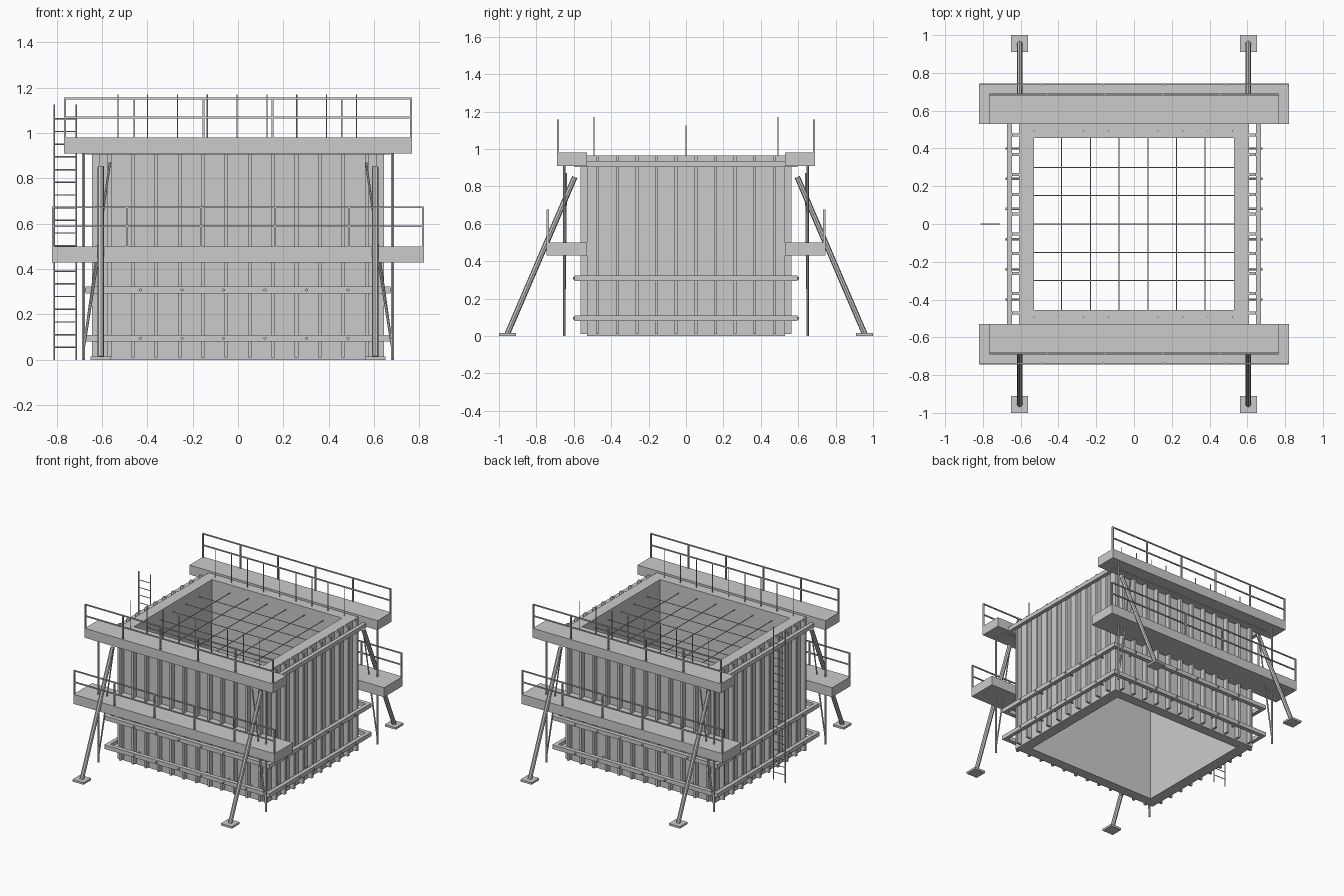
import bpy, bmesh
from mathutils import Vector

if "Cube" in bpy.data.objects:
    bpy.data.objects.remove(bpy.data.objects["Cube"])


def finish(name, bm):
    me = bpy.data.meshes.new(name)
    bmesh.ops.recalc_face_normals(bm, faces=bm.faces)
    bm.to_mesh(me)
    bm.free()
    ob = bpy.data.objects.new(name, me)
    bpy.context.collection.objects.link(ob)
    return ob


def add_box(bm, x0, x1, y0, y1, z0, z1):
    vs = bmesh.ops.create_cube(bm, size=1)['verts']
    for v in vs:
        v.co = Vector(((x0 + x1) / 2 + v.co.x * (x1 - x0),
                       (y0 + y1) / 2 + v.co.y * (y1 - y0),
                       (z0 + z1) / 2 + v.co.z * (z1 - z0)))


def add_rod(bm, a, b, r, sides=6):
    a, b = Vector(a), Vector(b)
    d = b - a
    vs = bmesh.ops.create_cone(bm, segments=sides, radius1=r, radius2=r,
                               depth=d.length, cap_ends=True)['verts']
    q = d.to_track_quat('Z', 'Y')
    for v in vs:
        v.co = q @ v.co + (a + b) / 2


def boxes(name, items):
    bm = bmesh.new()
    for i in items:
        add_box(bm, *i)
    return finish(name, bm)


def rods(name, items, r, sides=6):
    bm = bmesh.new()
    for a, b in items:
        add_rod(bm, a, b, r, sides)
    return finish(name, bm)


def mirror(ob, x=False, y=True):
    m = ob.modifiers.new("mirror", 'MIRROR')
    m.use_axis = (x, y, False)
    m.use_mirror_merge = False


# Hollow wall: rectangular ring extruded upwards
bm = bmesh.new()
rings = []
for z in (0, 0.965):
    for hx, hy in ((0.61, 0.53), (0.53, 0.455)):
        rings.append([bm.verts.new((sx * hx, sy * hy, z))
                      for sx, sy in ((-1, -1), (1, -1), (1, 1), (-1, 1))])
for a, b in ((0, 1), (1, 3), (3, 2), (2, 0)):
    for i in range(4):
        j = (i + 1) % 4
        bm.faces.new((rings[a][i], rings[a][j], rings[b][j], rings[b][i]))
finish("wall_shell", bm)

# Vertical formwork ribs
w = 0.008
front = [-0.567 + 0.1031 * i for i in range(12)]
side = [-0.472 + 0.1049 * i for i in range(10)]
mirror(boxes("front_ribs", [(x - w, x + w, -0.565, -0.53, 0.01, 0.965) for x in front]))
mirror(boxes("side_ribs", [(0.61, 0.645, y - w, y + w, 0.01, 0.965) for y in side]), True, False)

# Horizontal walers
levels = (0.095, 0.308, 0.92)
mirror(boxes("front_walers", [(-0.67, 0.67, -0.595, -0.565, z - 0.015, z + 0.015) for z in levels]))
mirror(boxes("side_walers", [(0.645, 0.673, -0.595, 0.595, z - 0.015, z + 0.015) for z in levels]), True, False)

# Tie bolts through the walers
mirror(rods("front_tie_bolts", [((-0.43 + 0.183 * i, -0.53, z), (-0.43 + 0.183 * i, -0.605, z))
                                for i in range(6) for z in levels[:2]], 0.007))
mirror(rods("side_tie_bolts", [((0.61, -0.4 + 0.16 * i, z), (0.68, -0.4 + 0.16 * i, z))
                               for i in range(6) for z in levels[:2]], 0.007), True, False)

# Work platforms with guard rails: name, half length, outer y, bottom, top, rail top
for name, hx, yo, z0, z1, zt in (("upper", 0.767, 0.69, 0.91, 0.98, 1.157),
                                 ("lower", 0.82, 0.745, 0.43, 0.5, 0.677)):
    mirror(boxes(name + "_platform", [(-hx, hx, -yo, -0.53, z0, z1)]))
    yr = -yo + 0.006
    h = hx - 0.004
    posts = [-h + 2 * h * i / 5 for i in range(6)]
    mirror(boxes(name + "_guard_posts", [(x - 0.004, x + 0.004, yr - 0.006, yr + 0.006, z1 - 0.01, zt)
                                         for x in posts]))
    mirror(boxes(name + "_guard_rails", [(-h, h, yr - 0.004, yr + 0.004, z - 0.004, z + 0.004)
                                         for z in (zt - 0.004, zt - 0.088)]))

# Scaffold standards and braces at the four corners
mirror(rods("scaffold_posts", [((0.682, -0.65, 0), (0.682, -0.65, 0.91))], 0.007), True)
mirror(rods("scaffold_braces", [((0.565, -0.64, 0.87), (0.682, -0.65, 0.04)),
                                ((0.62, -0.65, 0.43), (0.682, -0.65, 0.04))], 0.005), True)

# Raking props on base plates
mirror(rods("raking_props", [((0.605, -0.955, 0.012), (0.605, -0.595, 0.85))], 0.015, 8), True)
mirror(boxes("prop_base_plates", [(0.56, 0.65, -1.0, -0.91, 0, 0.015)]), True)

# Reinforcement mesh across the opening and starter bars in the walls
rods("mesh_long_bars", [((-0.54, 0.15 * i, 0.9), (0.54, 0.15 * i, 0.9)) for i in range(-2, 3)], 0.003)
rods("mesh_cross_bars", [((-0.383 + 0.152 * i, -0.46, 0.906), (-0.383 + 0.152 * i, 0.46, 0.906))
                         for i in range(6)], 0.003)
mirror(rods("starter_bars", [((-0.53 + 0.1315 * i, -0.492, 0.9), (-0.53 + 0.1315 * i, -0.492, 1.17))
                             for i in range(9)], 0.003))

# Access ladder
rods("ladder_stiles", [((x, 0, 0), (x, 0, 1.125)) for x in (-0.81, -0.713)], 0.004)
rods("ladder_rungs", [((-0.81, 0, 0.055 + 0.056 * i), (-0.713, 0, 0.055 + 0.056 * i))
                      for i in range(19)], 0.003)
